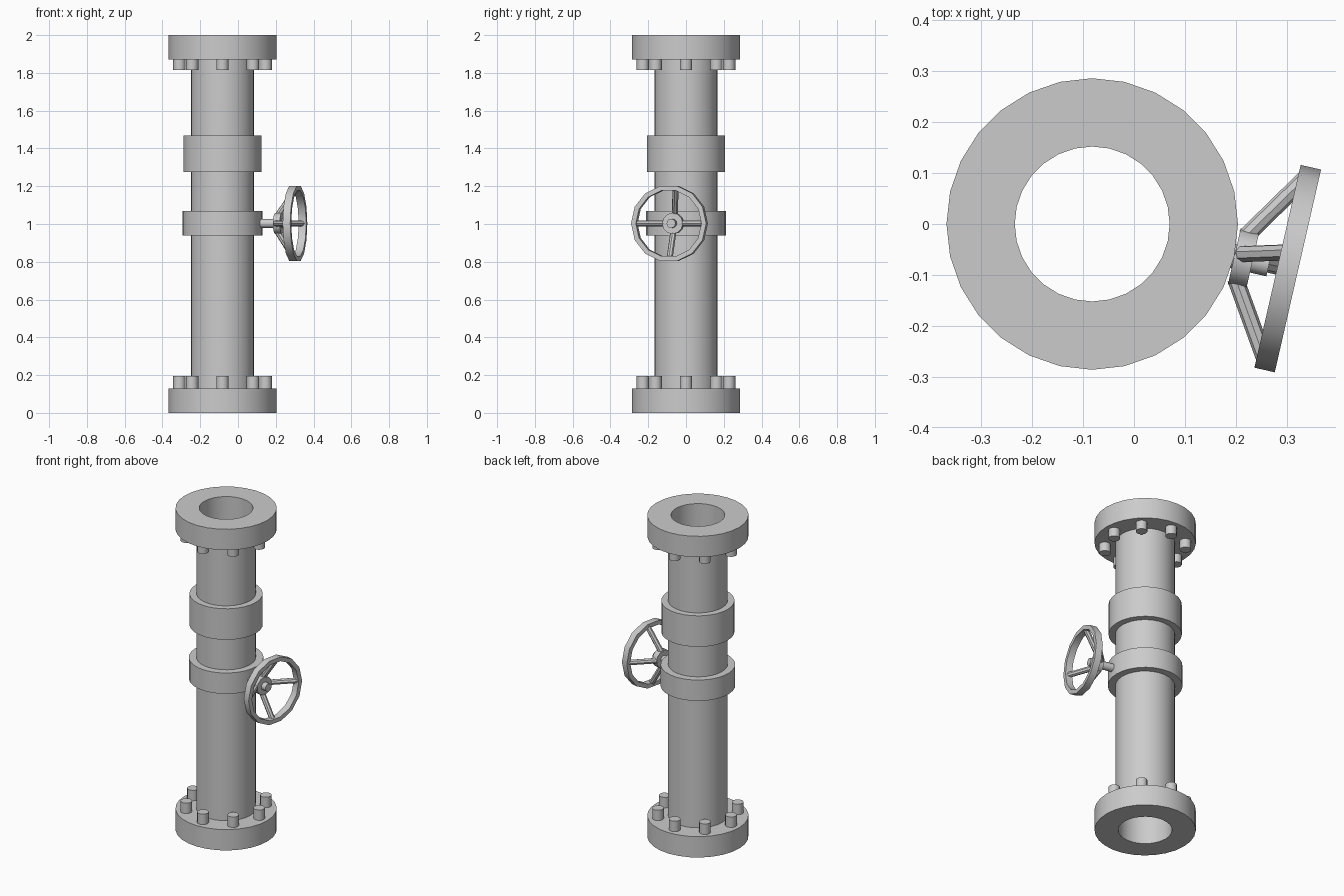
import bpy, bmesh
from math import sin, cos, pi, radians
from mathutils import Matrix, Vector

if "Cube" in bpy.data.objects:
    bpy.data.objects.remove(bpy.data.objects["Cube"])

CX = -0.082                      # pipe axis position
PIPE = Matrix.Translation((CX, 0, 0))
# handwheel frame: local z runs outward along the stem, local x sideways, local y up
OUT = Vector((cos(2 * pi / 28), -sin(2 * pi / 28), 0))
SIDE = Vector((-OUT.y, OUT.x, 0))
WHEEL = Matrix((
    (SIDE.x, 0, OUT.x, CX),
    (SIDE.y, 0, OUT.y, 0),
    (0, 1, 0, 1.003),
    (0, 0, 0, 1)))


def finish(bm, name, matrix):
    bm.transform(matrix)
    bmesh.ops.recalc_face_normals(bm, faces=bm.faces)
    mesh = bpy.data.meshes.new(name)
    bm.to_mesh(mesh)
    bm.free()
    obj = bpy.data.objects.new(name, mesh)
    bpy.context.collection.objects.link(obj)
    bpy.ops.object.select_all(action='DESELECT')
    obj.select_set(True)
    bpy.context.view_layer.objects.active = obj
    bpy.ops.object.shade_smooth_by_angle(angle=radians(35))
    return obj


def lathe(name, profile, sides, matrix):
    """Revolve a closed (radius, height) profile about local z."""
    bm = bmesh.new()
    rings = []
    for i in range(sides):
        a = 2 * pi * i / sides
        rings.append([bm.verts.new((r * cos(a), r * sin(a), z)) for r, z in profile])
    n = len(profile)
    for i in range(sides):
        p, q = rings[i], rings[(i + 1) % sides]
        for j in range(n):
            k = (j + 1) % n
            bm.faces.new((p[j], q[j], q[k], p[k]))
    return finish(bm, name, matrix)


def rod(name, start, end, radius, sides, matrix):
    start, end = Vector(start), Vector(end)
    d = end - start
    bm = bmesh.new()
    bmesh.ops.create_cone(bm, cap_ends=True, segments=sides,
                          radius1=radius, radius2=radius, depth=d.length)
    turn = d.to_track_quat('Z', 'Y').to_matrix().to_4x4()
    return finish(bm, name, matrix @ Matrix.Translation((start + end) / 2) @ turn)


# pipe body with end flanges, two collars and a through bore
lathe("valve_body", [
    (0.152, 0), (0.286, 0), (0.286, 0.13), (0.168, 0.13),
    (0.168, 0.94), (0.211, 0.94), (0.211, 1.07), (0.168, 1.07),
    (0.168, 1.275), (0.207, 1.275), (0.207, 1.468), (0.168, 1.468),
    (0.168, 1.87), (0.286, 1.87), (0.286, 2.0), (0.152, 2.0)], 28, PIPE)

# flange bolts
for i in range(8):
    a = i * pi / 4
    x, y = 0.228 * cos(a), 0.228 * sin(a)
    rod(f"lower_bolt_{i + 1}", (x, y, 0.12), (x, y, 0.195), 0.033, 12, PIPE)
    rod(f"upper_bolt_{i + 1}", (x, y, 1.815), (x, y, 1.88), 0.033, 12, PIPE)

# handwheel: stem, hub, rim and four dished spokes
rod("wheel_stem", (0, 0, 0.195), (0, 0, 0.356), 0.024, 12, WHEEL)
rod("wheel_hub", (0, 0, 0.286), (0, 0, 0.323), 0.056, 12, WHEEL)
lathe("wheel_rim", [(0.178, 0.373), (0.204, 0.373), (0.204, 0.414), (0.178, 0.414)],
      14, WHEEL)
for i, deg in enumerate((0, 80, 180, 270)):
    a = radians(deg)
    rod(f"wheel_spoke_{i + 1}",
        (0.042 * cos(a), 0.042 * sin(a), 0.298),
        (0.188 * cos(a), 0.188 * sin(a), 0.392), 0.0165, 8, WHEEL)
